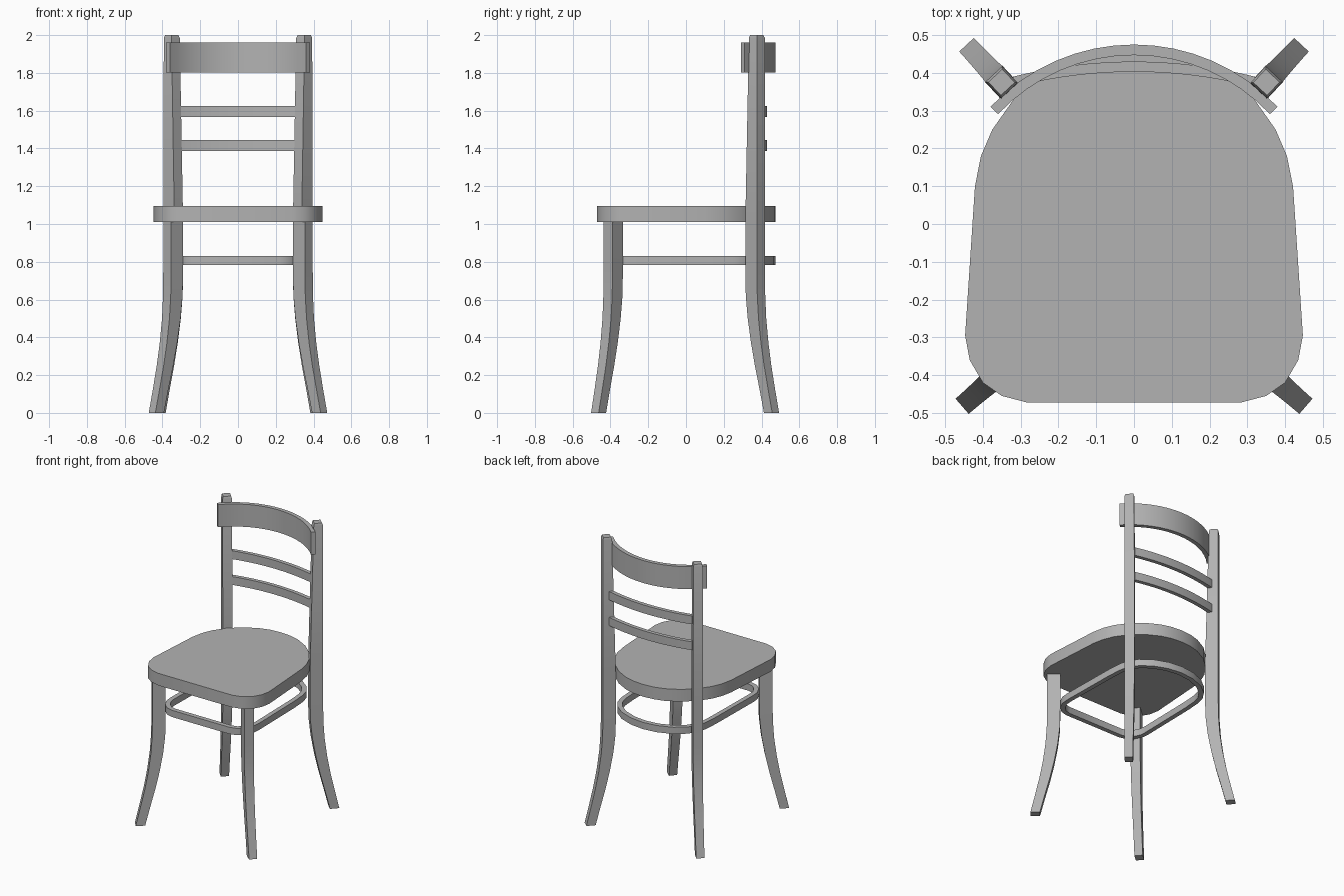
import bpy, bmesh
from math import sin, cos, radians, atan2
from mathutils import Vector

if "Cube" in bpy.data.objects:
    bpy.data.objects.remove(bpy.data.objects["Cube"])

grey = bpy.data.materials.new("dark_grey")
grey.diffuse_color = (0.45, 0.45, 0.45, 1)
grey.use_nodes = True
grey.node_tree.nodes["Principled BSDF"].inputs["Base Color"].default_value = grey.diffuse_color


def finish(name, bm):
    bmesh.ops.recalc_face_normals(bm, faces=bm.faces)
    mesh = bpy.data.meshes.new(name)
    bm.to_mesh(mesh)
    bm.free()
    mesh.materials.append(grey)
    ob = bpy.data.objects.new(name, mesh)
    bpy.context.collection.objects.link(ob)
    bpy.ops.object.select_all(action='DESELECT')
    bpy.context.view_layer.objects.active = ob
    ob.select_set(True)
    bpy.ops.object.shade_smooth_by_angle(angle=radians(30))
    return ob


def loft(name, sections, closed=False):
    """Skin a list of equal-length point loops, capped or joined end to end."""
    bm = bmesh.new()
    rings = [[bm.verts.new(p) for p in s] for s in sections]
    pairs = list(zip(rings, rings[1:]))
    if closed:
        pairs.append((rings[-1], rings[0]))
    else:
        bm.faces.new(rings[0])
        bm.faces.new(rings[-1])
    for a, b in pairs:
        for i in range(len(a)):
            j = (i + 1) % len(a)
            bm.faces.new((a[i], a[j], b[j], b[i]))
    return finish(name, bm)


def mirrored(half):
    """Full outline from a right half running front centre to back centre."""
    return half + [(-x, y) for x, y in reversed(half) if x > 0]


def strip(p, q, z0, z1):
    return [(*p, z0), (*q, z0), (*q, z1), (*p, z1)]


def curved_bar(name, back_y, radius, half_width, thick, z0, z1, steps=16):
    cy, a = back_y - radius, atan2(half_width, (radius**2 - half_width**2) ** 0.5)
    secs = []
    for i in range(steps + 1):
        t = -a + 2 * a * i / steps
        outer = (radius * sin(t), cy + radius * cos(t))
        inner = ((radius - thick) * sin(t), cy + (radius - thick) * cos(t))
        secs.append(strip(outer, inner, z0, z1))
    return loft(name, secs)


def leg(name, x, y, angle, side, profile):
    """profile rows: height, outward offset, radial depth, width"""
    d = Vector((cos(radians(angle)), sin(radians(angle)), 0))
    t = Vector((-d.y, d.x, 0))
    secs = []
    for z, off, depth, w in profile:
        o = Vector((x, y, z)) + d * off
        n, h = o - d * depth, t * w / 2
        secs.append([Vector((p.x * side, p.y, p.z)) for p in (o - h, o + h, n + h, n - h)])
    return loft(name, secs)


# Seat
seat = mirrored([(0.285, -0.472), (0.35, -0.455), (0.40, -0.42), (0.435, -0.36),
                 (0.447, -0.295), (0.421, 0.10), (0.405, 0.18), (0.375, 0.25),
                 (0.32, 0.328), (0.24, 0.40), (0.15, 0.448), (0.08, 0.468), (0, 0.475)])
loft("seat", [[(x, y, z) for x, y in seat] for z in (1.01, 1.095)])

# Stretcher ring inside the legs
ring = [Vector(p) for p in mirrored([
    (0.22, -0.41), (0.27, -0.397), (0.31, -0.36), (0.335, -0.31), (0.34, -0.26),
    (0.333, 0.15), (0.326, 0.25), (0.31, 0.31), (0.27, 0.37), (0.2, 0.425), (0.1, 0.463), (0, 0.475)])]
sections = []
for i, p in enumerate(ring):
    e = (ring[(i + 1) % len(ring)] - p).normalized() + (p - ring[i - 1]).normalized()
    e.normalize()
    sections.append(strip(p, p + Vector((-e.y, e.x)) * 0.032, 0.783, 0.83))
loft("stretcher_ring", sections, closed=True)

# Legs: splayed feet, the back pair running up as posts
foot = [(0, 0.106, 0.060, 0.053), (0.12, 0.078, 0.062, 0.054), (0.25, 0.049, 0.067, 0.056),
        (0.37, 0.027, 0.072, 0.058), (0.50, 0.010, 0.078, 0.060), (0.62, 0.002, 0.083, 0.062),
        (0.75, 0, 0.084, 0.063)]
post = [(1.05, 0, 0.083, 0.063), (1.985, 0, 0.060, 0.060), (2.0, -0.006, 0.048, 0.050)]
for side, label in ((1, "right"), (-1, "left")):
    leg("front_leg_" + label, 0.375, -0.413, -41, side, foot + [(1.02, 0, 0.084, 0.063)])
    leg("back_leg_" + label, 0.371, 0.397, 47, side, foot + post)

# Backrest
curved_bar("top_rail", 0.475, 0.52, 0.38, 0.028, 1.803, 1.96)
for i, z in enumerate((1.387, 1.567)):
    curved_bar(f"back_slat_{i + 1}", 0.43, 1.3, 0.32, 0.027, z, z + 0.058)
